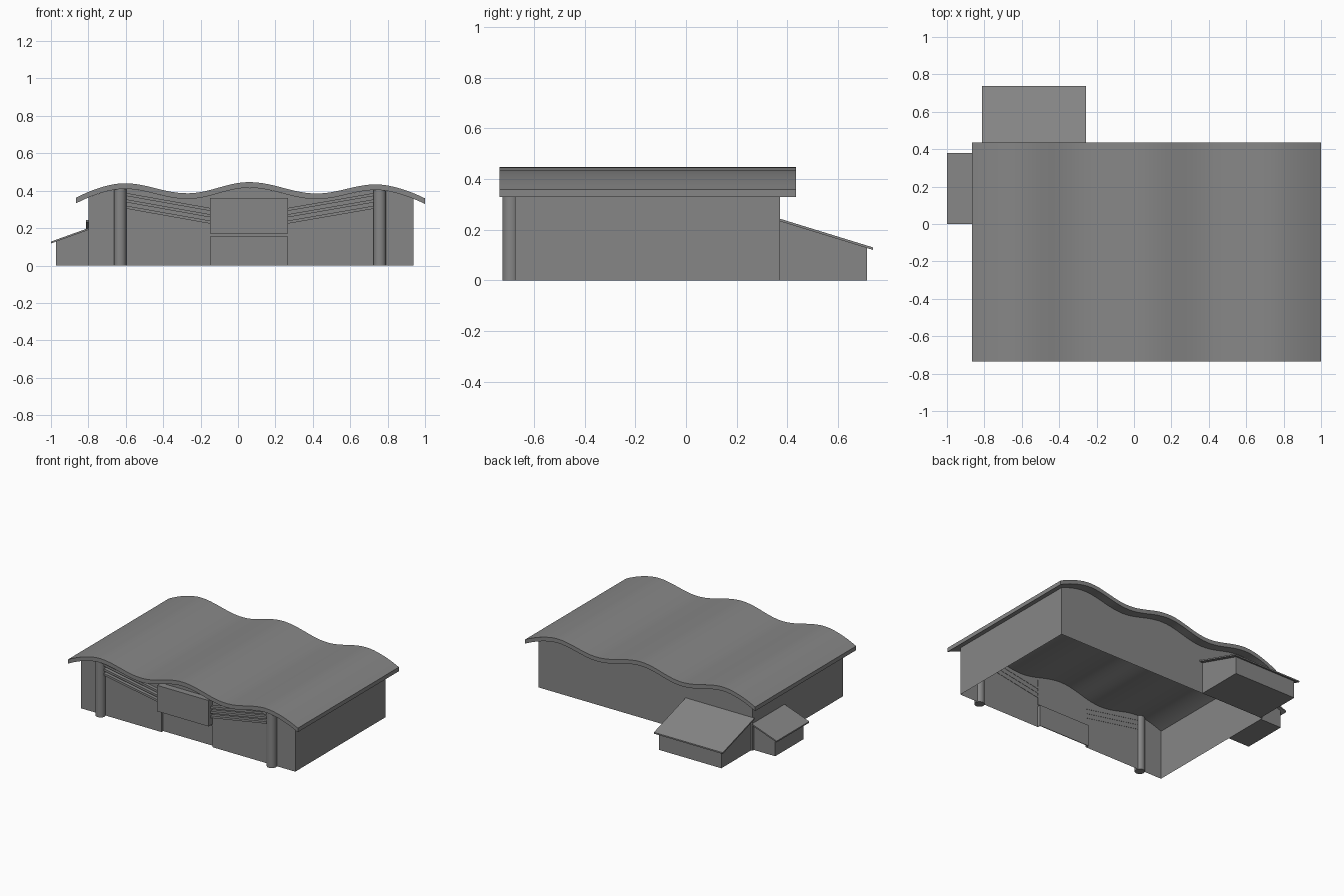
import bpy, bmesh, math
from mathutils import Vector

cube = bpy.data.objects.get("Cube")
if cube:
    bpy.data.objects.remove(cube, do_unlink=True)

grey = bpy.data.materials.new("plain grey")
grey.use_nodes = True
GREY = (0.24, 0.24, 0.24, 1)
grey.diffuse_color = GREY
grey.node_tree.nodes["Principled BSDF"].inputs["Base Color"].default_value = GREY

# Main dimensions
LEFT, RIGHT, FRONT, BACK = -0.8, 0.937, -0.675, 0.37
DOOR_L, DOOR_R, DOOR_TOP = -0.15, 0.267, 0.155
WAVE = [(-0.61, 0.44), (-0.27, 0.386), (0.06, 0.446), (0.42, 0.385), (0.74, 0.434)]
ROOF_L, ROOF_R, THICK = -0.865, 1.0, 0.03


def add(name, faces, smooth=False, recalc=True):
    """Make an object from a list of polygons, merging shared corners."""
    bm = bmesh.new()
    for f in faces:
        bm.faces.new([bm.verts.new(p) for p in f])
    bmesh.ops.remove_doubles(bm, verts=bm.verts, dist=1e-5)
    if recalc:
        bmesh.ops.recalc_face_normals(bm, faces=bm.faces)
    me = bpy.data.meshes.new(name)
    bm.to_mesh(me)
    bm.free()
    me.materials.append(grey)
    ob = bpy.data.objects.new(name, me)
    bpy.context.collection.objects.link(ob)
    if smooth:
        bpy.ops.object.select_all(action='DESELECT')
        ob.select_set(True)
        bpy.context.view_layer.objects.active = ob
        bpy.ops.object.shade_smooth_by_angle(angle=math.radians(35))
    return ob


def prism(name, profile, offset, smooth=False):
    """Extrude a closed profile along an offset."""
    off = Vector(offset)
    a = [Vector(p) for p in profile]
    b = [p + off for p in a]
    n = len(a)
    sides = [(a[i], a[(i + 1) % n], b[(i + 1) % n], b[i]) for i in range(n)]
    return add(name, [a, b] + sides, smooth)


def box(name, x0, x1, y0, y1, z0, z1):
    return prism(name, [(x0, y0, z0), (x1, y0, z0), (x1, y1, z0), (x0, y1, z0)],
                 (0, 0, z1 - z0))


def roof_z(x):
    """Height of the wavy roof's top surface."""
    if x <= WAVE[0][0]:
        t = (WAVE[0][0] - x) / (WAVE[0][0] - ROOF_L)
        return WAVE[0][1] - 0.077 * t ** 1.7
    if x >= WAVE[-1][0]:
        t = (x - WAVE[-1][0]) / (ROOF_R - WAVE[-1][0])
        return WAVE[-1][1] - 0.075 * t ** 1.7
    for (xa, za), (xb, zb) in zip(WAVE, WAVE[1:]):
        if x <= xb:
            s = (1 - math.cos(math.pi * (x - xa) / (xb - xa))) / 2
            return za + (zb - za) * s


def under(x):
    return roof_z(x) - THICK


# Wavy roof slab
N = 56
xs = [ROOF_L + (ROOF_R - ROOF_L) * i / N for i in range(N + 1)]
top = [(x, -0.735, roof_z(x)) for x in xs]
bottom = [(x, -0.735, under(x)) for x in reversed(xs)]
prism("wavy_roof", top + bottom, (0, 1.17, 0), smooth=True)

# Wall shell, open below, with a doorway in the front
wx = sorted([LEFT + (RIGHT - LEFT) * i / 40 for i in range(41)] + [DOOR_L, DOOR_R])
walls = []
for a, b in zip(wx, wx[1:]):
    base = DOOR_TOP if DOOR_L <= a and b <= DOOR_R + 1e-6 else 0
    walls.append([(a, FRONT, base), (b, FRONT, base), (b, FRONT, under(b)), (a, FRONT, under(a))])
    walls.append([(b, BACK, 0), (a, BACK, 0), (a, BACK, under(a)), (b, BACK, under(b))])
walls.append([(LEFT, BACK, 0), (LEFT, FRONT, 0), (LEFT, FRONT, under(LEFT)), (LEFT, BACK, under(LEFT))])
walls.append([(RIGHT, FRONT, 0), (RIGHT, BACK, 0), (RIGHT, BACK, under(RIGHT)), (RIGHT, FRONT, under(RIGHT))])
add("outer_walls", walls, recalc=False)

# Recessed door panel and the sign board above it
box("door_panel", DOOR_L, DOOR_R, FRONT + 0.02, FRONT + 0.025, 0, DOOR_TOP)
for name, x in (("door_jamb_right", DOOR_L), ("door_jamb_left", DOOR_R)):
    box(name, x - 0.002, x + 0.002, FRONT, FRONT + 0.025, 0, DOOR_TOP)
box("door_head", DOOR_L, DOOR_R, FRONT, FRONT + 0.025, DOOR_TOP - 0.001, DOOR_TOP + 0.003)
box("front_board", DOOR_L, DOOR_R, -0.722, FRONT + 0.005, 0.17, 0.36)

# Round front columns
for side, cx in (("right", -0.63), ("left", 0.758)):
    ring = [(cx + 0.034 * math.cos(math.tau * i / 24),
             -0.691 + 0.034 * math.sin(math.tau * i / 24), 0) for i in range(24)]
    prism("column_" + side, ring, (0, 0, under(cx) + 0.002), smooth=True)

# Sloping rails between each column and the board
for side, x0, x1 in (("right", -0.61, DOOR_L), ("left", 0.74, DOOR_R)):
    for i in range(3):
        hi, lo = 0.39 - 0.034 * i, 0.308 - 0.034 * i
        prism(f"rail_{side}_{i + 1}",
              [(x0, -0.7, hi), (x1, -0.7, lo), (x1, -0.7, lo - 0.016), (x0, -0.7, hi - 0.016)],
              (0, 0.027, 0))


def lean_to(name, place, near, wall_end, eave, z_near, z_eave, w0, w1, lip):
    """Shed with a single-slope roof; place maps (outward, along, up) to a point."""
    slope = (z_eave - z_near) / (eave - near)
    z_wall = z_near + slope * (wall_end - near)
    t = 0.01
    body = [(near, 0), (wall_end, 0), (wall_end, z_wall - t), (near, z_near - t)]
    slab = [(near, z_near - t), (eave, z_eave - t), (eave, z_eave), (near, z_near)]
    for part, prof, a, b in (("walls", body, w0, w1), ("roof", slab, w0 - lip, w1 + lip)):
        start = [place(o, a, z) for o, z in prof]
        shift = Vector(place(0, b, 0)) - Vector(place(0, a, 0))
        prism(f"{name}_{part}", start, shift)


# Lean-to sheds at the back and at the right side
lean_to("back_shed", lambda o, s, z: (s, o, z), BACK, 0.715, 0.737, 0.243, 0.13,
        -0.787, -0.283, 0.027)
lean_to("side_shed", lambda o, s, z: (-o, s, z), -LEFT, 0.972, 1.0, 0.2, 0.128,
        0.025, 0.355, 0.024)
